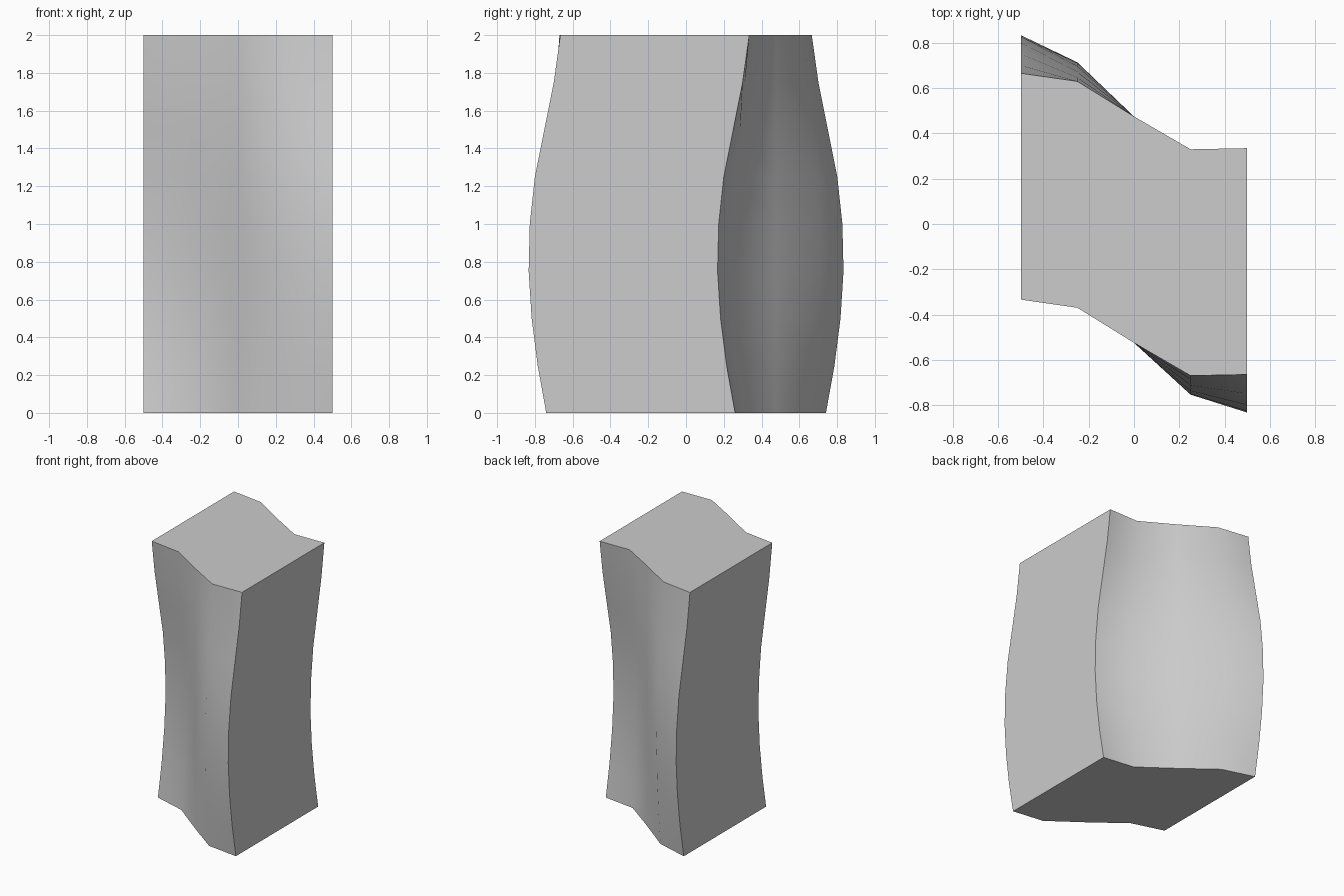
import bpy, bmesh

if "Cube" in bpy.data.objects:
    bpy.data.objects.remove(bpy.data.objects["Cube"])

# sideways (y) shift of the column: a wave across x plus a bulge along height
XS = [-0.5, -0.25, 0.0, 0.25, 0.5]
WAVE = [0.166, 0.13, -0.025, -0.17, -0.165]
BULGE = [0.075, 0.12, 0.152, 0.168, 0.162, 0.135, 0.085, 0.035, 0.0]  # every 0.25 in z

grey = bpy.data.materials.new("light grey")
grey.diffuse_color = (0.604, 0.604, 0.604, 1)
grey.use_nodes = True
grey.node_tree.nodes["Principled BSDF"].inputs["Base Color"].default_value = grey.diffuse_color

bm = bmesh.new()


def sheet(side):
    """Grid of vertices for the front (-0.5) or back (+0.5) wall."""
    return [[bm.verts.new((x, side + w + g * -2 * x, 0.25 * k))
             for x, w in zip(XS, WAVE)] for k, g in enumerate(BULGE)]


front, back = sheet(-0.5), sheet(0.5)

# wavy front and back walls, smooth shaded
for grid in (front, back):
    for k in range(len(BULGE) - 1):
        for i in range(len(XS) - 1):
            f = bm.faces.new((grid[k][i], grid[k][i + 1],
                              grid[k + 1][i + 1], grid[k + 1][i]))
            f.smooth = True

# flat left and right sides
for i in (0, -1):
    for k in range(len(BULGE) - 1):
        bm.faces.new((front[k][i], back[k][i], back[k + 1][i], front[k + 1][i]))

# flat bottom and top caps
for k in (0, -1):
    for i in range(len(XS) - 1):
        bm.faces.new((front[k][i], front[k][i + 1], back[k][i + 1], back[k][i]))

bmesh.ops.recalc_face_normals(bm, faces=bm.faces)
for e in bm.edges:
    e.smooth = e.calc_face_angle(0) < 0.87

mesh = bpy.data.meshes.new("wavy_column")
bm.to_mesh(mesh)
bm.free()
mesh.materials.append(grey)
column = bpy.data.objects.new("wavy_column", mesh)
bpy.context.collection.objects.link(column)
